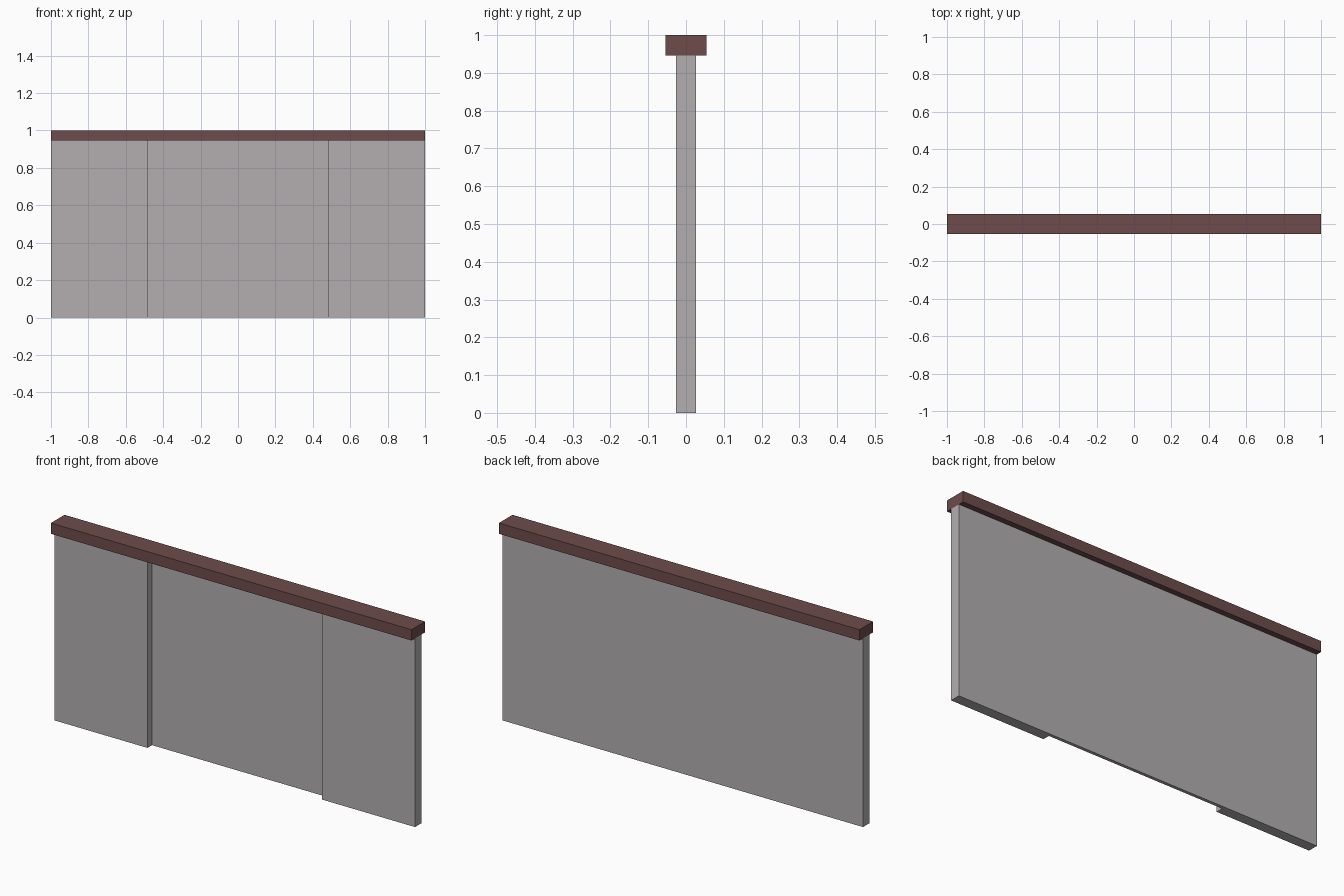
import bpy
import bmesh

if "Cube" in bpy.data.objects:
    bpy.data.objects.remove(bpy.data.objects["Cube"], do_unlink=True)


def material(name, color):
    mat = bpy.data.materials.new(name)
    mat.use_nodes = True
    mat.diffuse_color = color
    mat.node_tree.nodes["Principled BSDF"].inputs["Base Color"].default_value = color
    return mat


def extrude_outline(name, outline, bottom, top, mat):
    """Raise a flat plan outline (x, y) into a solid prism."""
    bm = bmesh.new()
    base = bm.faces.new([bm.verts.new((x, y, bottom)) for x, y in outline])
    raised = bmesh.ops.extrude_face_region(bm, geom=[base], use_keep_orig=True)
    verts = [v for v in raised["geom"] if isinstance(v, bmesh.types.BMVert)]
    bmesh.ops.translate(bm, verts=verts, vec=(0, 0, top - bottom))
    bmesh.ops.recalc_face_normals(bm, faces=bm.faces)
    mesh = bpy.data.meshes.new(name)
    bm.to_mesh(mesh)
    bm.free()
    mesh.materials.append(mat)
    obj = bpy.data.objects.new(name, mesh)
    bpy.context.collection.objects.link(obj)
    return obj


plaster = material("warm grey plaster", (0.456, 0.429, 0.434, 1))
coping = material("dark red brown", (0.156, 0.072, 0.072, 1))

HALF_LENGTH = 1.0
HALF_WALL = 0.026
HALF_CAP = 0.054
HALF_RECESS = 0.484
RECESS_Y = 0.01
CAP_BOTTOM = 0.946

# Wall: flat back, with a recessed middle bay in the front
right_half = [(-HALF_LENGTH, HALF_WALL), (-HALF_LENGTH, -HALF_WALL),
              (-HALF_RECESS, -HALF_WALL), (-HALF_RECESS, RECESS_Y)]
left_half = [(-x, y) for x, y in reversed(right_half)]
extrude_outline("wall", right_half + left_half, 0, CAP_BOTTOM, plaster)

# Cap running along the full length of the wall
cap_outline = [(-HALF_LENGTH, -HALF_CAP), (HALF_LENGTH, -HALF_CAP),
               (HALF_LENGTH, HALF_CAP), (-HALF_LENGTH, HALF_CAP)]
extrude_outline("wall_cap", cap_outline, CAP_BOTTOM, 1.0, coping)
